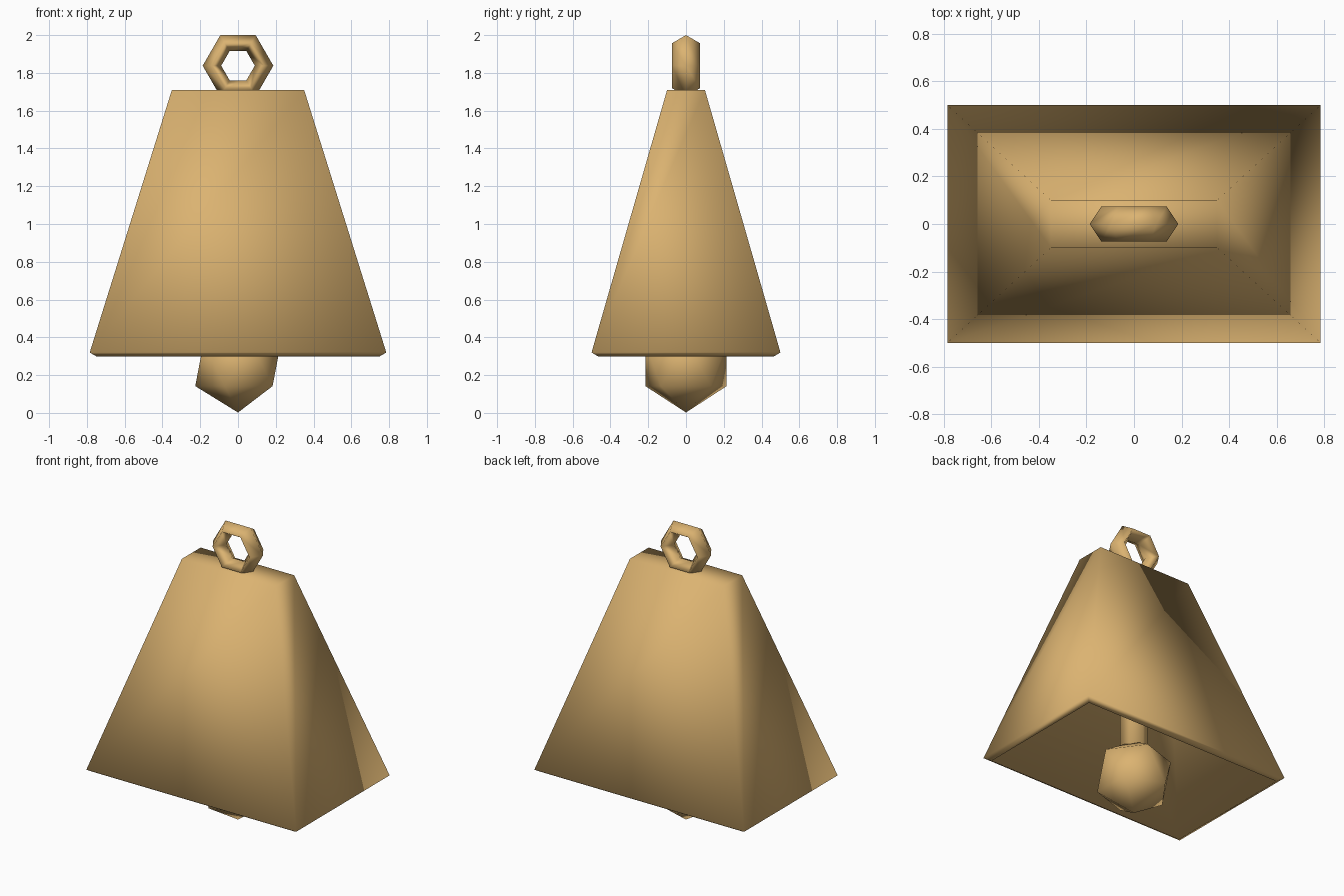
import bpy, math

if "Cube" in bpy.data.objects:
    bpy.data.objects.remove(bpy.data.objects["Cube"])

brass = bpy.data.materials.new("brass")
brass.diffuse_color = (0.71, 0.45, 0.165, 1)
brass.use_nodes = True
brass.node_tree.nodes["Principled BSDF"].inputs["Base Color"].default_value = brass.diffuse_color


def finish(obj, name):
    obj.name = name
    obj.data.materials.append(brass)
    obj.data.shade_smooth()
    return obj


def rectangle(hx, hy, z):
    return [(-hx, -hy, z), (hx, -hy, z), (hx, hy, z), (-hx, hy, z)]


# Bell body: tapered rectangular shell, open at the bottom
verts = rectangle(0.785, 0.5, 0.32) + rectangle(0.35, 0.1, 1.71)
faces = [(i, (i + 1) % 4, (i + 1) % 4 + 4, i + 4) for i in range(4)] + [(4, 5, 6, 7)]
mesh = bpy.data.meshes.new("bell_body")
mesh.from_pydata(verts, [], faces)
body = bpy.data.objects.new("bell_body", mesh)
bpy.context.collection.objects.link(body)
finish(body, "bell_body")
wall = body.modifiers.new("wall", 'SOLIDIFY')
wall.thickness = 0.04
wall.offset = -1
wall.use_even_offset = True

# Hanging ring: six-sided loop with a diamond section, sunk into the top
bpy.ops.mesh.primitive_torus_add(major_segments=6, minor_segments=4,
                                 major_radius=0.138, minor_radius=0.049,
                                 location=(0, 0, 1.838),
                                 rotation=(math.pi / 2, 0, 0))
ring = finish(bpy.context.object, "hanging_ring")
ring.scale = (1, 1, 1.5)

# Clapper rod
bpy.ops.mesh.primitive_cylinder_add(vertices=6, radius=0.088, depth=1.26,
                                    location=(0, 0, 1.05))
finish(bpy.context.object, "clapper_rod")

# Clapper ball: plain icosahedron
bpy.ops.mesh.primitive_ico_sphere_add(subdivisions=1, radius=0.253,
                                      location=(0, 0, 0.255))
finish(bpy.context.object, "clapper_ball")
